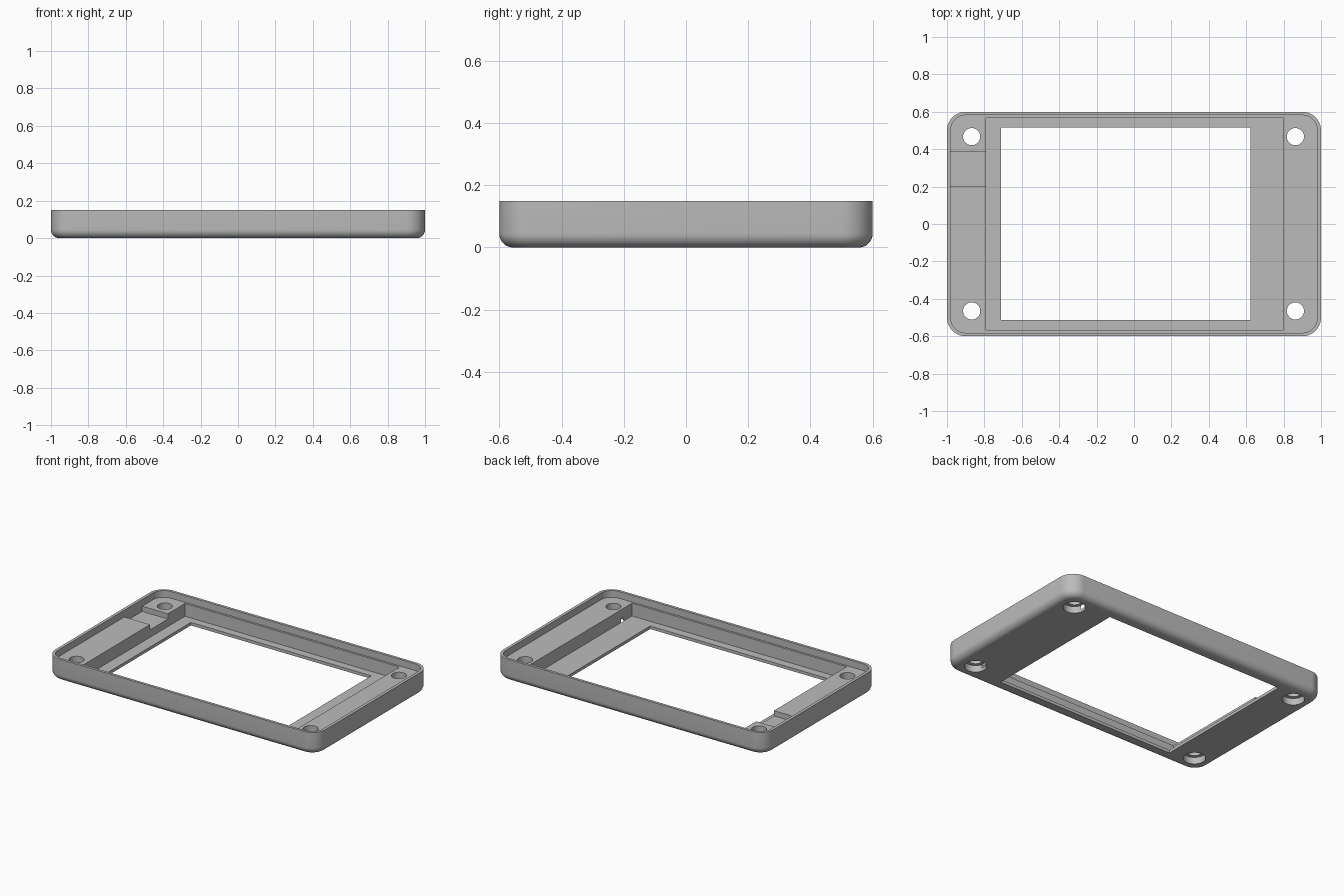
import bpy, bmesh
from math import sin, cos, pi

cube = bpy.data.objects.get("Cube")
if cube:
    bpy.data.objects.remove(cube, do_unlink=True)

grey = bpy.data.materials.new("plain grey")
grey.use_nodes = True
colour = (0.5, 0.5, 0.5, 1)
grey.diffuse_color = colour
grey.node_tree.nodes["Principled BSDF"].inputs["Base Color"].default_value = colour

TOP = 0.15          # rim height
LEDGE = 0.105       # top of the end blocks
FLOOR = 0.02        # thickness of the pocket floor
OVER = 0.3          # cutters reach past the rim


def rounded_outline(hx, hy, r, steps=10):
    """Points around a rectangle with rounded corners, counter-clockwise."""
    pts = []
    for q, (sx, sy) in enumerate([(1, 1), (-1, 1), (-1, -1), (1, -1)]):
        for i in range(steps + 1):
            a = (q + i / steps) * pi / 2
            pts.append((sx * (hx - r) + r * cos(a), sy * (hy - r) + r * sin(a)))
    return pts


def loft(name, rings):
    """Closed solid through (outline, height) rings."""
    bm = bmesh.new()
    loops = [[bm.verts.new((x, y, z)) for x, y in pts] for pts, z in rings]
    bm.faces.new(reversed(loops[0]))
    bm.faces.new(loops[-1])
    for low, high in zip(loops, loops[1:]):
        for i in range(len(low)):
            j = (i + 1) % len(low)
            bm.faces.new((low[i], low[j], high[j], high[i]))
    mesh = bpy.data.meshes.new(name)
    bm.to_mesh(mesh)
    bm.free()
    mesh.materials.append(grey)
    obj = bpy.data.objects.new(name, mesh)
    bpy.context.collection.objects.link(obj)
    return obj


def box(name, x0, x1, y0, y1, z0, z1):
    pts = [(x0, y0), (x1, y0), (x1, y1), (x0, y1)]
    return loft(name, [(pts, z0), (pts, z1)])


def cylinder(name, x, y, r, z0, z1, sides=40):
    pts = [(x + r * cos(2 * pi * i / sides), y + r * sin(2 * pi * i / sides))
           for i in range(sides)]
    return loft(name, [(pts, z0), (pts, z1)])


# Outer body with a rounded lower edge
fillet, corner = 0.045, 0.1
rings = []
for i in range(9):
    a = i / 8 * pi / 2
    inset = fillet * (1 - sin(a))
    rings.append((rounded_outline(1 - inset, 0.6 - inset, corner - inset),
                  fillet * (1 - cos(a))))
rings.append((rounded_outline(1, 0.6, corner), TOP))
frame = loft("bezel_frame", rings)

# Recess inside the rim, deep pocket, window and cable notch
lip = rounded_outline(0.98, 0.582, 0.08)
cutters = [
    loft("rim_recess_cutter", [(lip, LEDGE), (lip, OVER)]),
    box("pocket_cutter", -0.79, 0.797, -0.568, 0.568, FLOOR, OVER),
    box("window_cutter", -0.71, 0.624, -0.513, 0.516, -0.1, OVER),
    box("notch_cutter", -0.98, -0.7, 0.2, 0.388, 0.07, OVER),
]

# Screw holes, counterbored from below
for x in (-0.868, 0.863):
    for y in (-0.465, 0.467):
        cutters.append(cylinder("screw_hole_cutter", x, y, 0.046, -0.1, OVER))
        cutters.append(cylinder("counterbore_cutter", x, y, 0.068, -0.1, 0.045))

bpy.context.view_layer.objects.active = frame
for cutter in cutters:
    cutter.hide_render = True
    mod = frame.modifiers.new("cut", "BOOLEAN")
    mod.operation = "DIFFERENCE"
    mod.solver = "EXACT"
    mod.object = cutter
    bpy.ops.object.modifier_apply(modifier=mod.name)
    bpy.data.objects.remove(cutter, do_unlink=True)

# Smooth curves, crisp edges
bpy.ops.object.select_all(action="DESELECT")
frame.select_set(True)
bpy.ops.object.shade_smooth_by_angle(angle=pi / 6)
